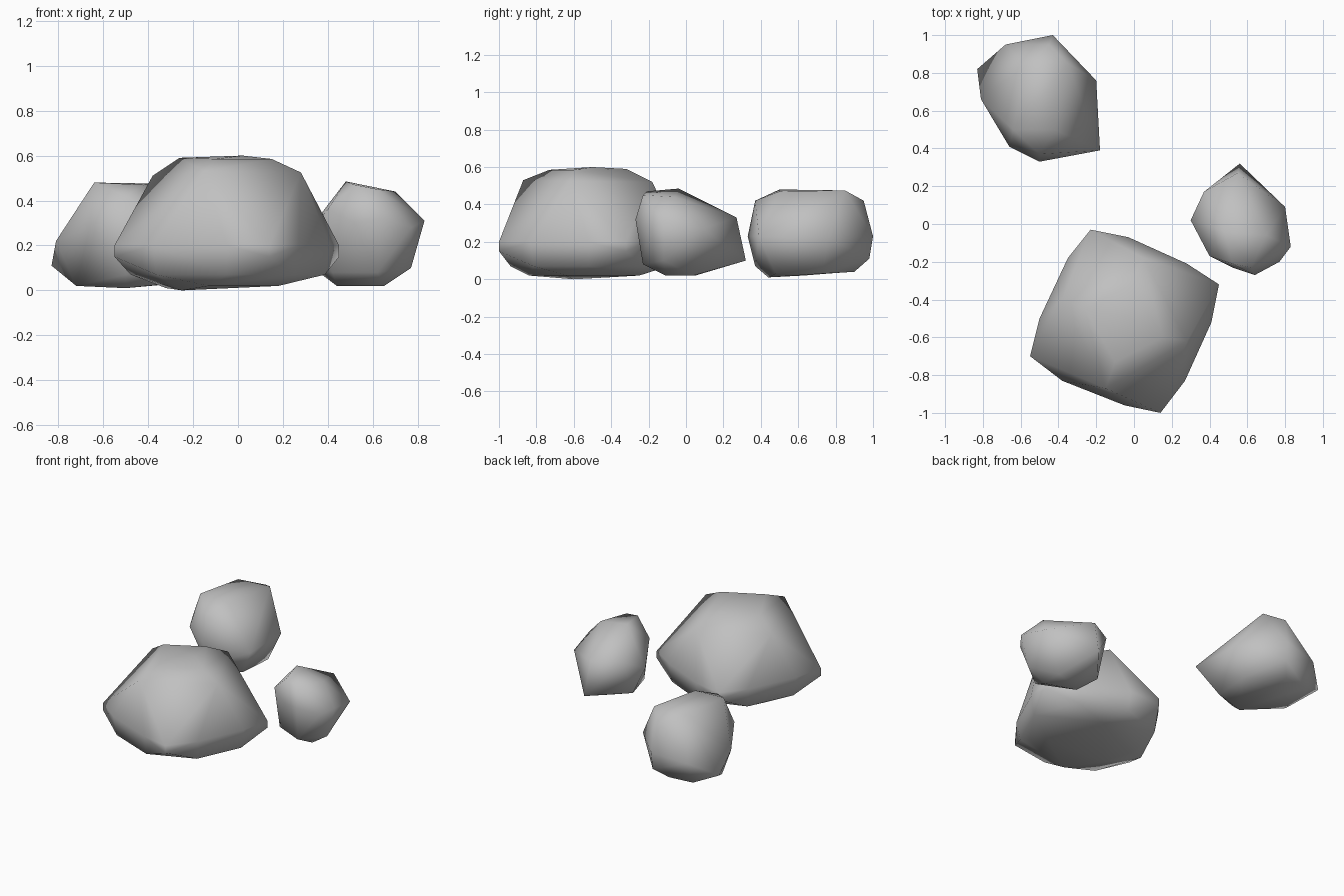
import bpy
import bmesh
import math

default_cube = bpy.data.objects.get("Cube")
if default_cube:
    bpy.data.objects.remove(default_cube, do_unlink=True)

# Single stone colour
stone = bpy.data.materials.new("stone_grey")
stone.use_nodes = True
stone_colour = (0.53, 0.53, 0.53, 1)
stone.diffuse_color = stone_colour
stone.node_tree.nodes["Principled BSDF"].inputs["Base Color"].default_value = stone_colour


def ring(outline, height, scale, centre):
    """Place a plan outline at a height, scaled about the centre."""
    cx, cy = centre
    return [(cx + (x - cx) * scale, cy + (y - cy) * scale, height) for x, y in outline]


def make_rock(name, points):
    """Wrap the points in a convex skin and shade it smoothly."""
    bm = bmesh.new()
    for point in points:
        bm.verts.new(point)
    hull = bmesh.ops.convex_hull(bm, input=bm.verts)
    unused = [item for item in hull["geom_interior"] if isinstance(item, bmesh.types.BMVert)]
    bmesh.ops.delete(bm, geom=unused, context="VERTS")
    bmesh.ops.dissolve_limit(bm, angle_limit=math.radians(3), verts=bm.verts, edges=bm.edges)
    bmesh.ops.recalc_face_normals(bm, faces=bm.faces)
    for face in bm.faces:
        face.smooth = True
    mesh = bpy.data.meshes.new(name)
    bm.to_mesh(mesh)
    bm.free()
    mesh.materials.append(stone)
    rock = bpy.data.objects.new(name, mesh)
    bpy.context.collection.objects.link(rock)
    return rock


# Large front boulder: turned square plan whose crown and base
# point towards the middles of the sides, so the corners are cut away
large_centre = (-.05, -.52)
large_corners = [(-.23, -.03), (.45, -.32), (.14, -1), (-.55, -.7)]
large_sides = [
    (-.03, -.07), (.28, -.21), (.41, -.52), (.27, -.83),
    (-.05, -.96), (-.38, -.83), (-.5, -.5), (-.35, -.18),
]
large_shoulder = [(.05, -.18, .52), (.28, -.62, .525), (-.15, -.87, .53), (-.38, -.4, .51)]
large_crown = [(-.02, -.32, .59), (.15, -.6, .585), (-.1, -.73, .585), (-.26, -.45, .59), (.02, -.5, .6)]
large_base = [(.05, -.25, .02), (.18, -.64, .02), (-.13, -.84, .02), (-.32, -.42, .01), (-.25, -.6, 0)]
make_rock(
    "large_boulder",
    ring(large_corners, .15, 1, large_centre)
    + ring(large_corners, .2, 1, large_centre)
    + ring(large_sides, .2, 1, large_centre)
    + ring(large_sides, .07, .95, large_centre)
    + large_shoulder + large_crown + large_base,
)

# Middle boulder at the back: flat top, sloping down to one low corner
back_top = [
    (-.64, .5, .48), (-.58, .83, .47), (-.35, .85, .475),
    (-.42, .5, .47), (-.45, .95, .42), (-.5, .37, .42),
]
back_middle = [
    (-.83, .82, .11), (-.81, .66, .22), (-.68, .95, .2), (-.43, 1, .23),
    (-.2, .76, .22), (-.18, .39, .23), (-.5, .33, .23), (-.66, .41, .28),
]
back_base = [
    (-.43, .98, .11), (-.67, .88, .04), (-.72, .63, .02), (-.5, .9, .04),
    (-.28, .73, .03), (-.3, .48, .03), (-.5, .44, .01), (-.5, .37, .07),
]
make_rock("back_boulder", back_top + back_middle + back_base)

# Small side boulder: irregular, with a low point towards the back
small_top = [(.48, -.04, .485), (.7, -.06, .44), (.52, -.21, .47), (.62, -.23, .45)]
small_middle = [
    (.83, -.12, .31), (.8, .09, .27), (.55, .27, .33), (.37, .17, .33), (.3, .02, .25),
    (.4, -.17, .36), (.52, -.23, .3), (.64, -.27, .32), (.77, -.2, .28),
]
small_base = [
    (.56, .32, .1), (.36, .07, .08), (.42, -.14, .08), (.62, -.23, .08), (.77, -.12, .1),
    (.44, -.04, .02), (.65, -.11, .02), (.65, .04, .02), (.52, .05, .02),
]
make_rock("small_boulder", small_top + small_middle + small_base)
